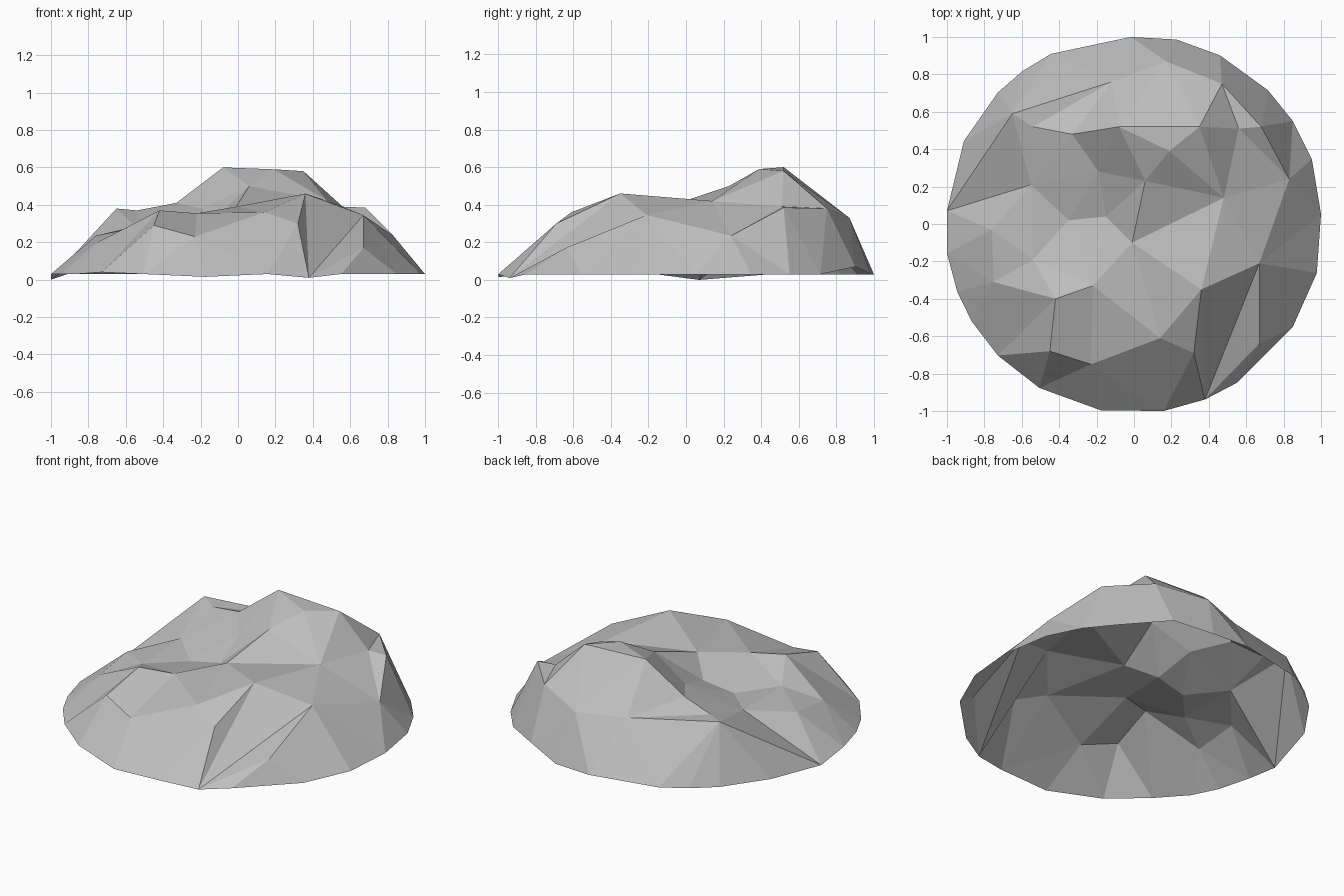
import bpy
import bmesh
from math import cos, sin, radians
from mathutils import Vector
from mathutils.geometry import delaunay_2d_cdt

start_cube = bpy.data.objects.get("Cube")
if start_cube:
    bpy.data.objects.remove(start_cube, do_unlink=True)

# Stone colour
stone = bpy.data.materials.new("grey stone")
stone.use_nodes = True
stone_colour = (0.52, 0.52, 0.52, 1)
stone.diffuse_color = stone_colour
shader = stone.node_tree.nodes["Principled BSDF"]
shader.inputs["Base Color"].default_value = stone_colour
shader.inputs["Roughness"].default_value = 0.9

# Summit and the back shoulder
summit = {
    "summit_right": (-.08, .52, .60),
    "summit_left": (.35, .52, .58),
    "summit_front": (.19, .39, .59),
    "back_crest_right": (-.12, .76, .33),
    "back_crest_middle": (.17, .87, .33),
    "back_crest_left": (.47, .75, .38),
    "notch_left": (.56, .51, .39),
    "shoulder_left": (.68, .52, .385),
    "saddle_right": (-.33, .48, .41),
    "saddle_low": (-.54, .52, .37),
    "shoulder_right": (-.65, .59, .38),
    "summit_foot": (-.19, .28, .38),
}

# Middle plateau, the hollow in it and the right flank
plateau = {
    "knoll": (.06, .23, .50),
    "plateau_left": (.48, .14, .42),
    "flank_left": (.83, .24, .235),
    "hollow_lip": (-.01, -.10, .39),
    "hollow_back": (-.15, .04, .30),
    "hollow_floor": (-.35, .02, .265),
    "gully_top": (-.55, .21, .285),
    "flank_right": (-.76, -.03, .235),
    "hollow_edge": (-.54, -.19, .28),
    "flank_low": (-.75, -.31, .20),
}

# Front face
front = {
    "front_peak": (.36, -.35, .46),
    "front_peak_right": (-.42, -.40, .37),
    "front_dip": (-.22, -.33, .355),
    "front_brow": (.14, -.61, .36),
    "brow_left": (.32, -.69, .30),
    "brow_right": (-.45, -.68, .29),
    "brow_low": (-.23, -.75, .23),
    "cleft_top": (.67, -.21, .345),
    "cleft_base": (.67, -.64, .17),
}

# Rim where the rock meets the ground: compass angles, with a few uneven heights
rim_angles = (176, 154, 136, 126, 116, 91, 77, 63, 45, 33, 20, 3,
              -15, -33, -57, -68, -81, -100, -120, -136, -149, -159, -171)
rim_heights = {176: 0, 63: .07, -68: .01, -100: .015, -136: .04}


def clamp(value):
    return max(-1, min(1, value))


landmarks = {}
for angle in rim_angles:
    a = radians(angle)
    landmarks[angle] = (clamp(1.012 * cos(a)), clamp(1.012 * sin(a)),
                        rim_heights.get(angle, .03))
for area in (summit, plateau, front):
    landmarks.update(area)

# Ridges and creases that the facets must follow
creases = (
    (176, "shoulder_right", "back_crest_right", "back_crest_middle",
     "back_crest_left", "shoulder_left", "flank_left"),
    ("saddle_right", "summit_right", "summit_left", "back_crest_left",
     "notch_left"),
    ("summit_right", "back_crest_right"),
    ("shoulder_right", "saddle_low", "saddle_right"),
    (176, "gully_top", "flank_right"),
    (176, "flank_right"),
    ("hollow_floor", "hollow_back", "hollow_lip", "knoll"),
    ("hollow_back", "knoll", "plateau_left", "summit_front"),
    ("hollow_edge", "front_peak_right", "brow_right"),
    ("front_peak", "cleft_top", -68, "front_peak"),
    ("cleft_top", "cleft_base", -68),
)

# Lay the landmarks out in plan, triangulate along the creases, then raise them
names = list(landmarks)
index = {name: i for i, name in enumerate(names)}
plan = [Vector(landmarks[name][:2]) for name in names]
edges = [(index[a], index[b]) for line in creases for a, b in zip(line, line[1:])]
points, _, triangles, origins, _, _ = delaunay_2d_cdt(plan, edges, [], 0, 1e-5)

bm = bmesh.new()
verts = []
for point, origin in zip(points, origins):
    height = landmarks[names[origin[0]]][2] if origin else .3
    verts.append(bm.verts.new((point.x, point.y, height)))
for triangle in triangles:
    face = bm.faces.new([verts[i] for i in triangle])
    face.normal_update()
    if face.normal.z < 0:
        face.normal_flip()

# Open-bottomed rock with flat facets
mesh = bpy.data.meshes.new("rock")
bm.to_mesh(mesh)
bm.free()
mesh.materials.append(stone)
rock = bpy.data.objects.new("rock", mesh)
bpy.context.collection.objects.link(rock)
